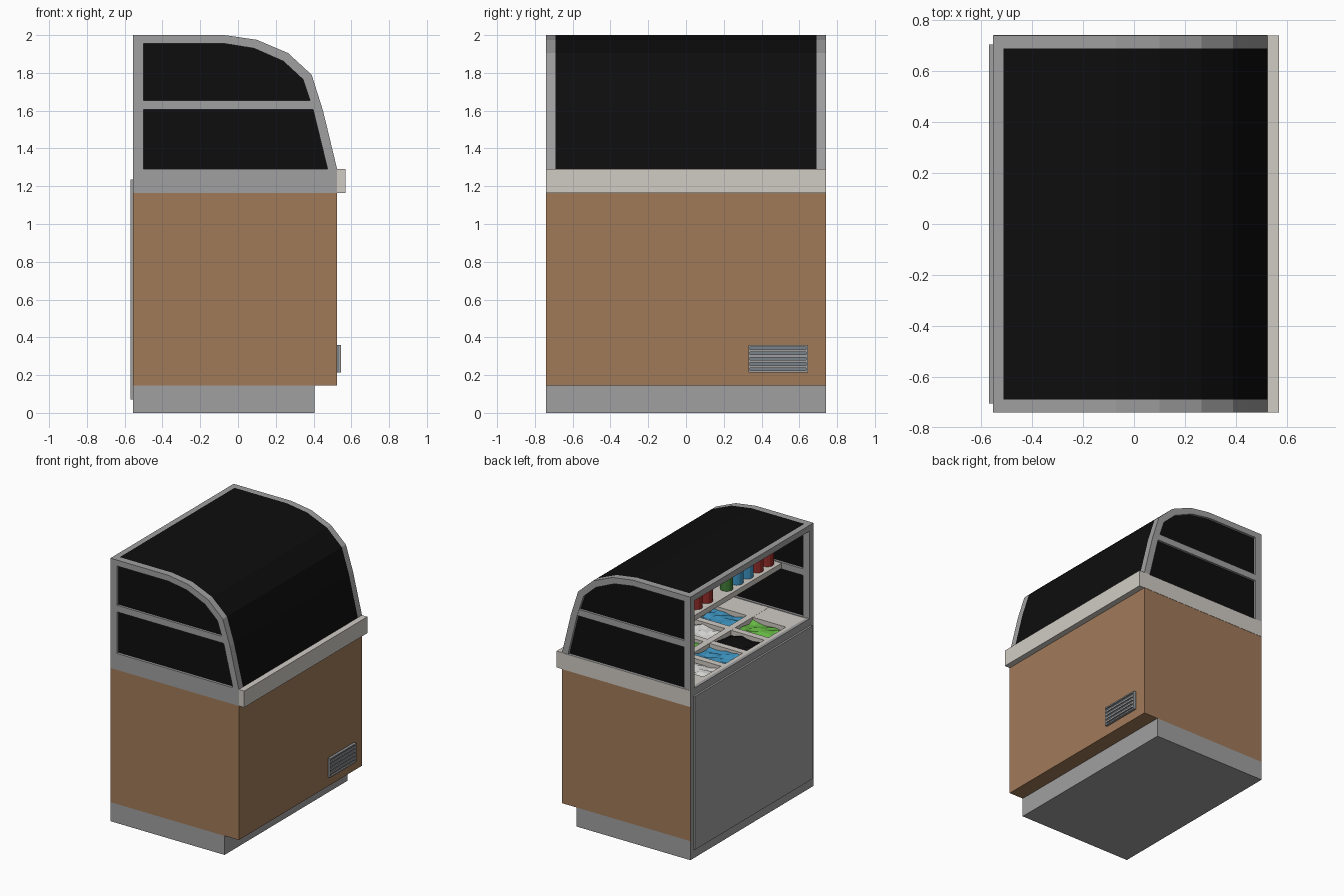
import bpy, bmesh, random
from mathutils import Vector

if "Cube" in bpy.data.objects:
    bpy.data.objects.remove(bpy.data.objects["Cube"])

random.seed(4)


def lin(c):
    c /= 255
    return c / 12.92 if c <= 0.04045 else ((c + 0.055) / 1.055) ** 2.4


def mat(name, r, g, b):
    m = bpy.data.materials.new(name)
    m.diffuse_color = (lin(r), lin(g), lin(b), 1)
    m.use_nodes = True
    m.node_tree.nodes["Principled BSDF"].inputs["Base Color"].default_value = m.diffuse_color
    return m


GREY = mat("steel grey", 160, 160, 160)
WOOD = mat("wood brown", 161, 122, 89)
BEIGE = mat("pale beige", 208, 203, 196)
BLACK = mat("glass black", 13, 13, 13)
RED = mat("can red", 150, 45, 42)
BLUE = mat("ice blue", 62, 150, 195)
LIME = mat("lime green", 105, 190, 70)
WHITE = mat("cream white", 225, 225, 222)
GREEN = mat("can green", 66, 125, 56)
SLATE = mat("vent slate", 122, 130, 138)


def finish(bm, name, m):
    bmesh.ops.recalc_face_normals(bm, faces=bm.faces[:])
    me = bpy.data.meshes.new(name)
    bm.to_mesh(me)
    bm.free()
    me.materials.append(m)
    ob = bpy.data.objects.new(name, me)
    bpy.context.collection.objects.link(ob)
    return ob


def box(name, m, x, y, z):
    bm = bmesh.new()
    bmesh.ops.create_cube(bm, size=1)
    for v in bm.verts:
        v.co = [a[0] + (c + 0.5) * (a[1] - a[0]) for a, c in zip((x, y, z), v.co)]
    return finish(bm, name, m)


def band(name, m, outer, inner, y0, y1, closed):
    """Strip between two x-z profiles, given thickness along y."""
    bm = bmesh.new()
    rings = [[bm.verts.new((p[0], y, p[1])) for p in pts]
             for y in (y0, y1) for pts in (outer, inner)]
    oa, ia, ob, ib = rings
    n = len(outer)
    for i in range(n if closed else n - 1):
        j = (i + 1) % n
        for a, b in ((oa, ia), (ia, ib), (ib, ob), (ob, oa)):
            bm.faces.new((a[i], a[j], b[j], b[i]))
    if not closed:
        for k in (0, n - 1):
            bm.faces.new((oa[k], ia[k], ib[k], ob[k]))
    return finish(bm, name, m)


def prism(name, m, pts, y0, y1):
    bm = bmesh.new()
    f = bm.faces.new([bm.verts.new((x, y0, z)) for x, z in pts])
    r = bmesh.ops.extrude_face_region(bm, geom=[f])
    for v in r["geom"]:
        if isinstance(v, bmesh.types.BMVert):
            v.co.y = y1
    return finish(bm, name, m)


# Cabinet
box("plinth", GREY, (-0.555, 0.405), (-0.74, 0.74), (0, 0.145))
body = box("cabinet_body", WOOD, (-0.555, 0.525), (-0.74, 0.74), (0.145, 1.165))
body.data.materials.append(GREY)
for p in body.data.polygons:
    if p.normal.x < -0.5:
        p.material_index = 1
box("rear_panel", GREY, (-0.57, -0.555), (-0.705, 0.705), (0.07, 1.235))

# Rim
box("counter_floor", BEIGE, (-0.55, 0.524), (-0.735, 0.735), (1.165, 1.235))
box("front_bumper", BEIGE, (0.525, 0.57), (-0.74, 0.74), (1.165, 1.29))
box("side_rim", BEIGE, (-0.553, 0.525), (0.735, 0.742), (1.165, 1.289))
box("rear_rail", GREY, (-0.555, -0.53), (-0.69, 0.69), (1.165, 1.29))

# Side frames and their glass
outer = [(-0.555, 1.165), (-0.555, 2), (-0.07, 2), (0.1, 1.975), (0.265, 1.905),
         (0.39, 1.79), (0.45, 1.6), (0.525, 1.29), (0.525, 1.165)]
inner = [(-0.5, 1.29), (-0.5, 1.955), (-0.07, 1.955), (0.085, 1.93), (0.24, 1.862),
         (0.345, 1.765), (0.398, 1.605), (0.473, 1.296), (0.475, 1.29)]
for s, side in ((-1, "near"), (1, "far")):
    band(side + "_side_frame", GREY, outer, inner, s * 0.69, s * 0.74, True)
    prism(side + "_side_glass", BLACK, inner, s * 0.71, s * 0.72)
    prism(side + "_frame_bar", GREY,
          [(-0.51, 1.605), (0.405, 1.605), (0.39, 1.655), (-0.51, 1.655)], s * 0.691, s * 0.738)

# Curved roof and front glass
top = [(-0.512, 2)] + outer[2:8]
under = [(-0.512, 1.985)] + [tuple(Vector(a).lerp(Vector(b), 0.3))
                             for a, b in zip(outer[2:8], inner[2:8])]
band("curved_glass", BLACK, top, under, -0.69, 0.69, False)
box("roof_rear_rail", GREY, (-0.555, -0.512), (-0.69, 0.69), (1.955, 2))

# Counter grid
for a, b in ((-0.53, -0.495), (-0.215, -0.165), (0.115, 0.165), (0.445, 0.5)):
    box("counter_long_bar", BEIGE, (a, b), (-0.69, 0.69), (1.235, 1.286))
for a, b in ((-0.69, -0.495), (-0.285, -0.235), (-0.025, 0.025), (0.235, 0.285), (0.495, 0.69)):
    box("counter_cross_bar", BEIGE, (-0.53, 0.5), (a, b), (1.235, 1.285))

# Tray fillings with a lumpy surface
rows = [(GREEN and LIME, BLACK, BLUE, WHITE), (BLUE, WHITE, LIME, BLACK), (WHITE, LIME, BLACK, BLUE)]
for cx, row in zip((-0.355, -0.025, 0.305), rows):
    for cy, m in zip((-0.39, -0.13, 0.13, 0.39), row):
        bm = bmesh.new()
        bmesh.ops.create_grid(bm, x_segments=6, y_segments=5, size=1)
        for v in bm.verts:
            v.co = (cx + v.co.x * 0.14, cy + v.co.y * 0.105, 1.258 + random.uniform(-0.012, 0.012))
        ob = finish(bm, "tray_filling", m)
        if ob.data.polygons[0].normal.z < 0:
            ob.data.flip_normals()

# Shelf with cans
box("shelf", BEIGE, (-0.32, 0.15), (-0.69, 0.69), (1.61, 1.65))
cans = [RED, RED, BLUE, BLUE, GREEN, None, RED, RED, BLUE, GREEN, GREEN]
for i, m in enumerate(cans):
    if m:
        bm = bmesh.new()
        bmesh.ops.create_cone(bm, cap_ends=True, segments=12, radius1=0.045, radius2=0.045, depth=0.18)
        bmesh.ops.translate(bm, verts=bm.verts[:], vec=(-0.25, -0.62 + i * 0.122, 1.74))
        finish(bm, "can", m)

# Vent grille on the customer side
box("vent_plate", SLATE, (0.524, 0.534), (0.33, 0.645), (0.215, 0.36))
for z in (0.215, 0.35):
    box("vent_frame", GREY, (0.53, 0.545), (0.33, 0.645), (z, z + 0.01))
for y in (0.33, 0.635):
    box("vent_frame", GREY, (0.53, 0.545), (y, y + 0.01), (0.225, 0.35))
for i in range(4):
    z = 0.238 + i * 0.028
    box("vent_slat", GREY, (0.53, 0.542), (0.34, 0.635), (z, z + 0.014))
